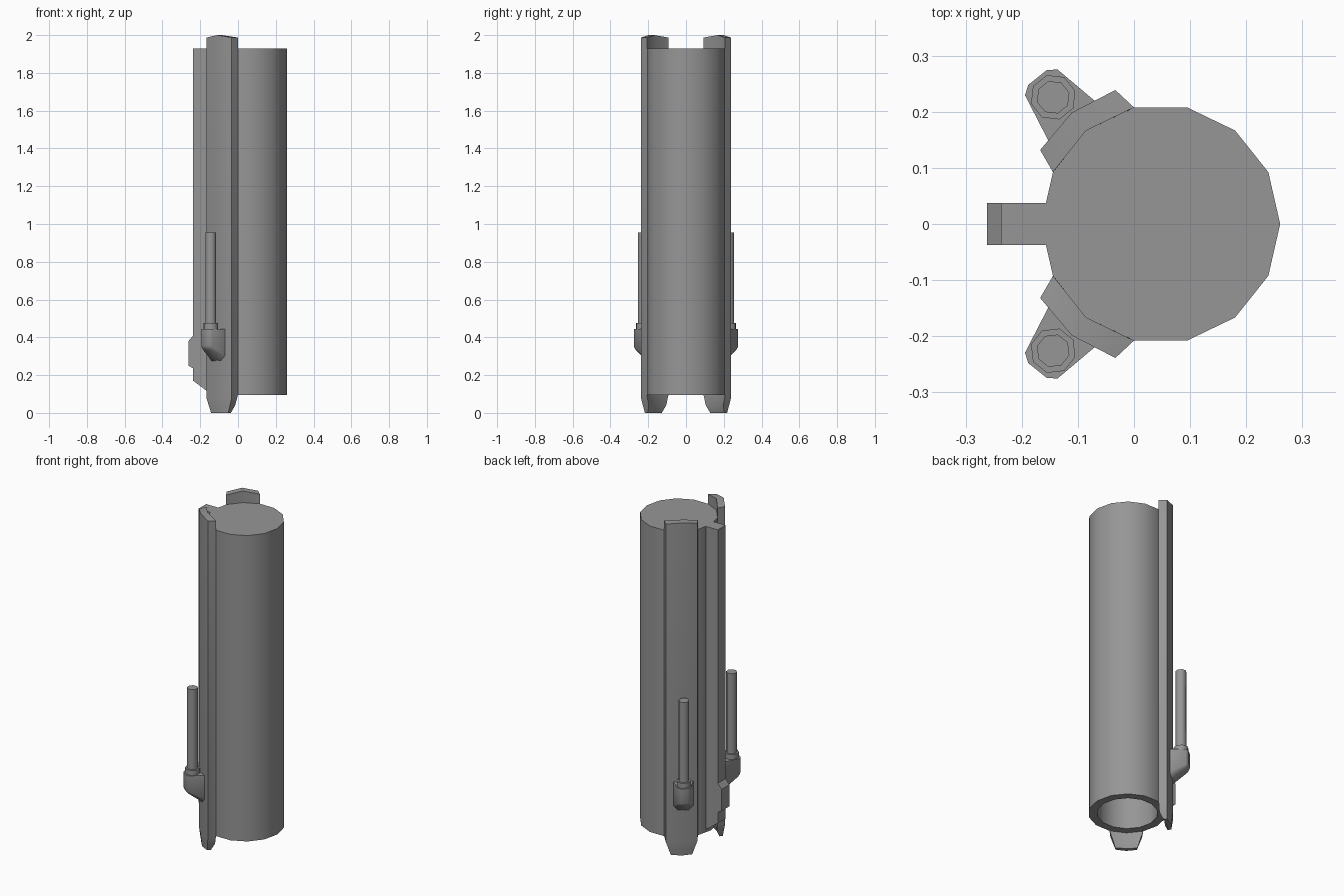
import bpy, bmesh, math
from mathutils import Vector

if "Cube" in bpy.data.objects:
    bpy.data.objects.remove(bpy.data.objects["Cube"])

CX, R = 0.0475, 0.213          # casing axis and radius
A = math.radians(360 / 14 * 5)  # direction of the side rail
N = Vector((math.cos(A), math.sin(A), 0))
T = Vector((math.sin(A), -math.cos(A), 0))

# dark grey paint shared by all parts
paint = bpy.data.materials.new("dark_grey")
paint.diffuse_color = (0.305, 0.305, 0.305, 1)
paint.use_nodes = True
paint.node_tree.nodes["Principled BSDF"].inputs["Base Color"].default_value = paint.diffuse_color


def loft(name, rings, caps=None, mirror=False, angle=30):
    """Skin matching rings of points; caps lists index tuples for the ends."""
    bm = bmesh.new()
    rv = [[bm.verts.new(p) for p in ring] for ring in rings]
    k = len(rv[0])
    for a, b in zip(rv, rv[1:]):
        for i in range(k):
            j = (i + 1) % k
            bm.faces.new((a[i], a[j], b[j], b[i]))
    for end in (rv[0], rv[-1]):
        for c in caps or [range(k)]:
            bm.faces.new([end[i] for i in c])
    bmesh.ops.recalc_face_normals(bm, faces=bm.faces)
    me = bpy.data.meshes.new(name)
    bm.to_mesh(me)
    bm.free()
    me.materials.append(paint)
    for p in me.polygons:
        p.use_smooth = True
    me.set_sharp_from_angle(angle=math.radians(angle))
    ob = bpy.data.objects.new(name, me)
    bpy.context.collection.objects.link(ob)
    if mirror:
        m = ob.modifiers.new("mirror", 'MIRROR')
        m.use_axis = (False, True, False)
        m.use_mirror_merge = False
    return ob


def circle(c, r, z, n, phase=0):
    return [(c[0] + r * math.cos(math.tau * i / n + phase),
             c[1] + r * math.sin(math.tau * i / n + phase), z) for i in range(n)]


def place(t, n, z):
    """Point in the rail's own frame: t across, n outward."""
    return Vector((CX, 0, z)) + T * t + N * n


# main casing, bored out from below
loft("casing", [circle((CX, 0), r, z, 14) for r, z in
                ((0.166, 0.45), (0.166, 0.095), (R, 0.095), (R, 1.93))])

# back spine with its small raised block: side outline pushed along y
outline = [(-0.135, 0.097), (-0.15, 0.105), (-0.237, 0.17), (-0.237, 0.235), (-0.262, 0.25),
           (-0.262, 0.38), (-0.237, 0.41), (-0.237, 1.93), (-0.135, 1.93)]
loft("back_spine", [[(x, y, z) for x, z in outline] for y in (-0.037, 0.037)])


# side rails with tapered, chamfered feet and slightly peaked tops
def rail_ring(w_out, n_out, n_mid, z_out, w_in, n_in, n_in_mid, z_in, peak=0):
    return [place(-w_out, n_out, z_out), place(0, n_mid, z_out + peak),
            place(w_out, n_out, z_out), place(w_in, n_in, z_in),
            place(0, n_in_mid, z_in + peak), place(-w_in, n_in, z_in)]


loft("side_rail", [
    rail_ring(0.058, 0.232, 0.244, 0.0, 0.06, 0.212, 0.218, 0.0),
    rail_ring(0.072, 0.2345, 0.249, 0.04, 0.074, 0.193, 0.207, 0.04),
    rail_ring(0.0857, 0.237, 0.254, 0.08, 0.0924, 0.192, R, 0.097),
    rail_ring(0.0857, 0.237, 0.254, 1.987, 0.0924, 0.192, R, 1.987, 0.013),
], caps=[(0, 1, 4, 5), (1, 2, 3, 4)], mirror=True)

# rod mounts: wedge brackets on the rails
TC = -0.009


def mount_ring(base, side, tip):
    half = [base, side, tip]
    return ([place(TC - t, n, z) for t, n, z in half] +
            [place(TC + t, n, z) for t, n, z in reversed(half)])


loft("rod_mount", [
    mount_ring((0.032, 0.235, 0.265), (0.028, 0.325, 0.333), (0.02, 0.336, 0.343)),
    mount_ring((0.056, 0.235, 0.295), (0.037, 0.33, 0.35), (0.021, 0.341, 0.357)),
    mount_ring((0.056, 0.235, 0.445), (0.037, 0.33, 0.445), (0.021, 0.341, 0.445)),
], caps=[(0, 1, 4, 5), (1, 2, 3, 4)], mirror=True, angle=50)

# rods with a wider collar at the base
rod = place(TC, 0.296, 0)
loft("rod", [circle(rod, r, z, 8, A + math.pi / 8) for r, z in
             ((0.041, 0.43), (0.041, 0.475), (0.030, 0.475), (0.030, 0.955))],
     mirror=True, angle=50)
